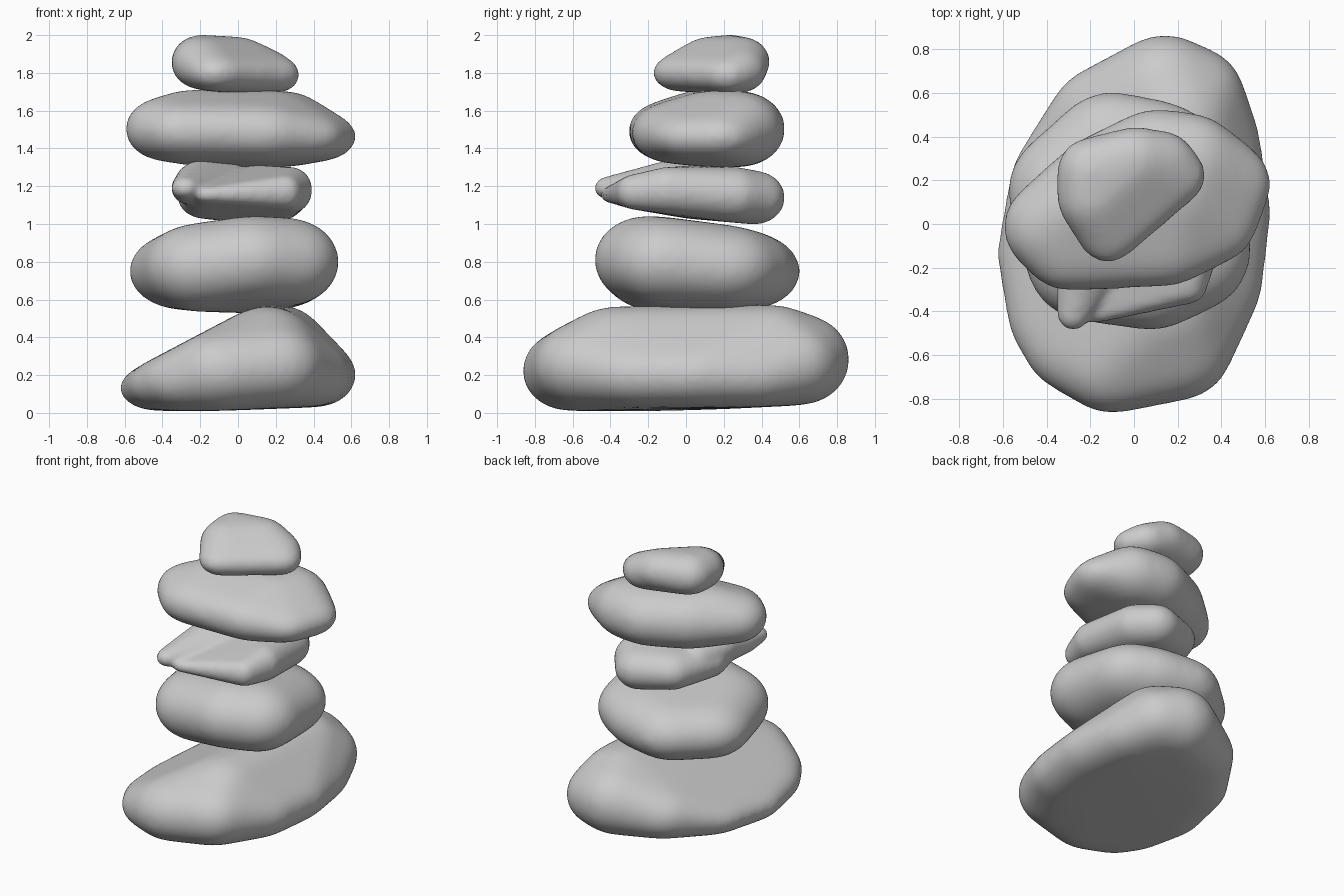
import bpy, bmesh
from mathutils import Matrix, Vector


def add_hull(bm, balls):
    """Rounded lump: convex hull around a few flattened balls (x, y, z, radius, half height)."""
    tmp = bmesh.new()
    for x, y, z, r, h in balls:
        m = Matrix.Translation((x, y, z)) @ Matrix.Diagonal((r, r, h, 1))
        bmesh.ops.create_uvsphere(tmp, u_segments=28, v_segments=18, radius=1, matrix=m)
    pts = [v.co.copy() for v in tmp.verts]
    tmp.free()
    verts = [bm.verts.new(p) for p in pts]
    res = bmesh.ops.convex_hull(bm, input=verts, use_existing_faces=False)
    junk = {g for g in res["geom_interior"] + res["geom_unused"] if isinstance(g, bmesh.types.BMVert)}
    bmesh.ops.delete(bm, geom=list(junk), context='VERTS')


def bounds(me):
    axes = list(zip(*(v.co for v in me.vertices)))
    return Vector(map(min, axes)), Vector(map(max, axes))


def stone(name, *lumps, smooth=70):
    bm = bmesh.new()
    for balls in lumps:
        add_hull(bm, balls)
    me = bpy.data.meshes.new(name)
    bm.to_mesh(me)
    bm.free()
    ob = bpy.data.objects.new(name, me)
    bpy.context.collection.objects.link(ob)
    lo, hi = bounds(me)
    rm = ob.modifiers.new("fuse", 'REMESH')
    rm.mode = 'VOXEL'
    rm.voxel_size = 0.018
    rm.use_smooth_shade = True
    sm = ob.modifiers.new("wear", 'SMOOTH')
    sm.factor = 0.5
    sm.iterations = smooth
    # Bake, then stretch back to the size lost by smoothing
    worn = bpy.data.meshes.new_from_object(ob.evaluated_get(bpy.context.evaluated_depsgraph_get()))
    ob.modifiers.clear()
    ob.data = worn
    wlo, whi = bounds(worn)
    scale = [(hi[i] - lo[i]) / (whi[i] - wlo[i]) for i in range(3)]
    worn.transform(Matrix.Translation((lo + hi) / 2) @ Matrix.Diagonal((*scale, 1))
                   @ Matrix.Translation(-(wlo + whi) / 2))
    return ob


# Big wedge-shaped base stone, low on the left with a ridge on the right
stone("base_stone", [
    (-0.42, -0.13, 0.13, 0.20, 0.12), (-0.35, -0.42, 0.15, 0.22, 0.14),
    (-0.28, -0.54, 0.17, 0.22, 0.16), (-0.34, 0.20, 0.15, 0.22, 0.13),
    (-0.15, 0.48, 0.22, 0.23, 0.18), (-0.10, -0.62, 0.22, 0.24, 0.21),
    (0.20, -0.55, 0.25, 0.25, 0.22), (0.15, -0.38, 0.35, 0.25, 0.21),
    (0.20, 0.45, 0.37, 0.25, 0.20), (0.14, 0.60, 0.28, 0.26, 0.24),
    (0.28, 0.58, 0.26, 0.22, 0.21), (0.41, 0.05, 0.20, 0.21, 0.17),
    (0.36, 0.38, 0.20, 0.21, 0.17), (0.38, -0.28, 0.20, 0.20, 0.17)])

# Plump second stone
stone("second_stone", [
    (-0.29, 0.15, 0.75, 0.28, 0.20), (-0.10, 0.32, 0.75, 0.28, 0.20),
    (0.10, 0.28, 0.76, 0.28, 0.21),
    (0.20, 0.20, 0.77, 0.30, 0.22), (0.25, -0.12, 0.80, 0.28, 0.23),
    (0.08, -0.20, 0.81, 0.28, 0.23), (-0.20, -0.15, 0.77, 0.29, 0.23),
    (0.05, 0.10, 0.76, 0.20, 0.23)])

# Thin third stone: flat wedge plus a raised finger separated by a crease
stone("split_stone", [
    (0.28, -0.10, 1.18, 0.11, 0.12), (0.25, -0.28, 1.17, 0.08, 0.09),
    (-0.18, -0.40, 1.155, 0.05, 0.04), (0.12, 0.36, 1.14, 0.16, 0.14),
    (0.19, 0.25, 1.155, 0.17, 0.145), (-0.08, 0.28, 1.15, 0.16, 0.13),
    (-0.18, 0.02, 1.15, 0.14, 0.12), (0.10, 0.05, 1.17, 0.12, 0.14)], [
    (-0.275, -0.405, 1.19, 0.075, 0.06), (-0.265, -0.28, 1.19, 0.085, 0.085),
    (-0.19, -0.08, 1.22, 0.14, 0.115), (-0.04, 0.02, 1.23, 0.10, 0.09),
    (-0.15, 0.10, 1.19, 0.13, 0.12)], smooth=8)

# Wide fourth stone, tapering to the right
stone("fourth_stone", [
    (-0.38, -0.01, 1.50, 0.21, 0.17), (-0.26, 0.08, 1.51, 0.20, 0.20),
    (-0.30, -0.09, 1.49, 0.21, 0.16), (0.10, 0.28, 1.50, 0.24, 0.20),
    (0.25, 0.27, 1.50, 0.23, 0.20), (0.42, 0.18, 1.46, 0.20, 0.13),
    (0.36, 0.02, 1.46, 0.20, 0.13), (0.20, 0.12, 1.50, 0.20, 0.20),
    (0.15, -0.07, 1.48, 0.21, 0.16), (-0.15, 0.18, 1.50, 0.22, 0.20)])

# Small top stone
stone("top_stone", [
    (-0.20, 0.24, 1.86, 0.15, 0.14), (-0.19, 0.12, 1.85, 0.16, 0.14),
    (0.00, 0.29, 1.86, 0.15, 0.13), (0.19, 0.22, 1.79, 0.13, 0.10),
    (0.13, 0.28, 1.81, 0.14, 0.12), (-0.12, -0.03, 1.80, 0.14, 0.10)], smooth=45)
